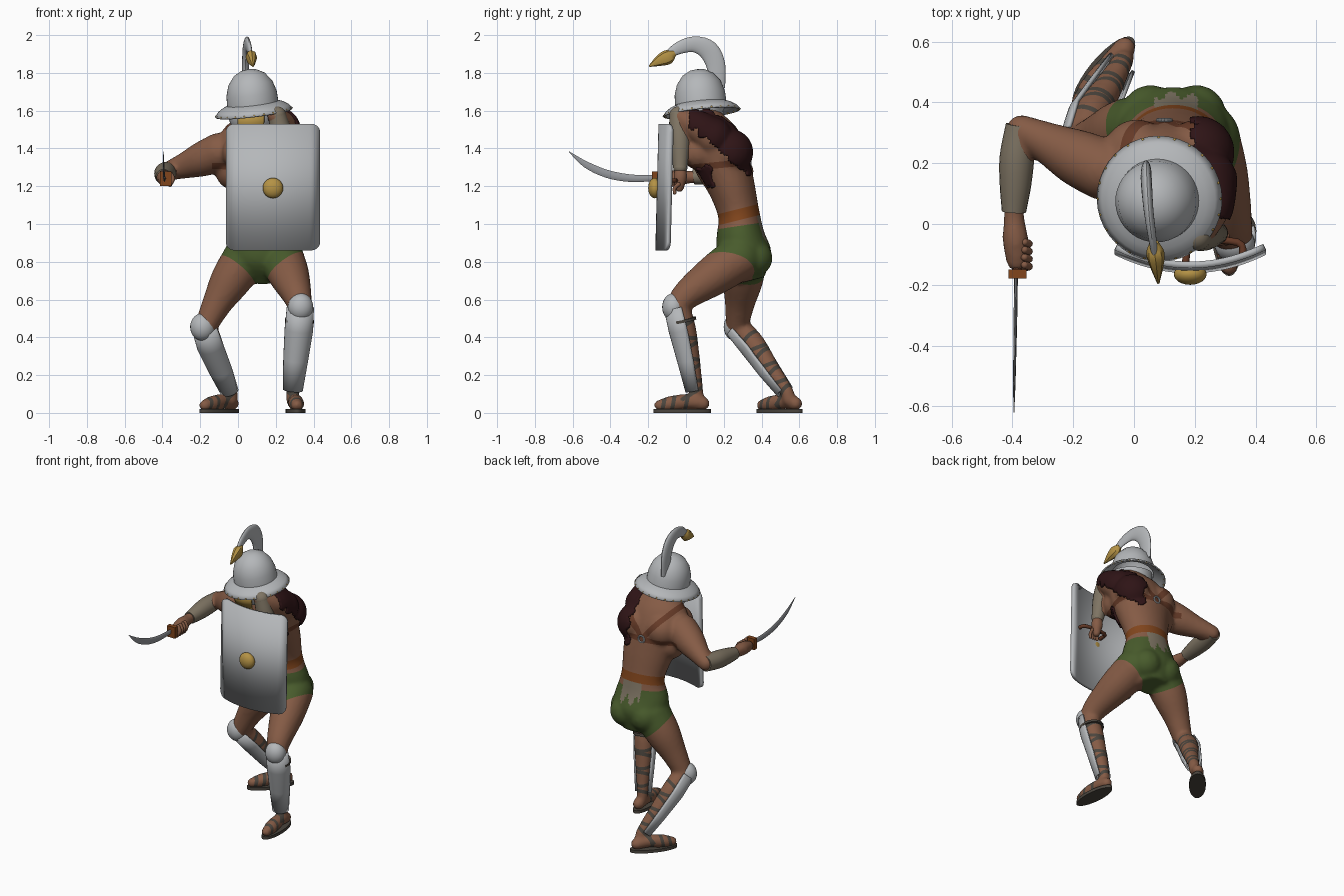
import bpy, bmesh, math
from mathutils import Vector, Matrix

V = Vector
cube = bpy.data.objects.get("Cube")
if cube:
    bpy.data.objects.remove(cube)
made = []


def material(name, r, g, b):
    m = bpy.data.materials.new(name)
    m.use_nodes = True
    m.diffuse_color = (r, g, b, 1)
    m.node_tree.nodes["Principled BSDF"].inputs["Base Color"].default_value = (r, g, b, 1)
    return m


skin = material("skin", .235, .105, .06)
steel = material("steel", .46, .475, .49)
gold = material("gold", .46, .29, .06)
green = material("green cloth", .065, .105, .025)
pelt = material("dark red fur", .028, .007, .008)
leather = material("orange leather", .22, .06, .012)
harness = material("brown leather", .13, .042, .02)
linen = material("linen", .21, .175, .125)
strap = material("dark strap", .07, .06, .048)
blade_steel = material("blade steel", .3, .31, .33)


def finish(name, bm, *mats, solid=0):
    bmesh.ops.recalc_face_normals(bm, faces=bm.faces)
    me = bpy.data.meshes.new(name)
    bm.to_mesh(me)
    bm.free()
    ob = bpy.data.objects.new(name, me)
    bpy.context.collection.objects.link(ob)
    for m in mats:
        me.materials.append(m)
    if solid:
        mod = ob.modifiers.new("thickness", "SOLIDIFY")
        mod.thickness = solid
        mod.offset = 0
    made.append(ob)
    return ob


def curve(pts, steps=4):
    """Round a path, radii included, through its points."""
    q = [V((*p[:4], p[-1])) for p in pts]
    q = [q[0] * 2 - q[1]] + q + [q[-1] * 2 - q[-2]]
    out = []
    for a, b, c, d in zip(q, q[1:], q[2:], q[3:]):
        for t in [i / steps for i in range(steps)]:
            out.append(b + (c - a) * (t / 2) + (a * 2 - b * 5 + c * 4 - d) * (t * t / 2) + (b * 3 - a - c * 3 + d) * (t ** 3 / 2))
    return out + [q[-2]]


def frames(pts, ref):
    """Position, two cross axes and the radii at each path point."""
    cs = [V(p[:3]) for p in pts]
    for i, p in enumerate(pts):
        t = (cs[min(i + 1, len(cs) - 1)] - cs[max(i - 1, 0)]).normalized()
        v = (ref - t * ref.dot(t)).normalized()
        yield cs[i], t.cross(v), v, max(p[3], .001), max(p[-1], .001)


def bridge(bm, rings, closed):
    for a, b in zip(rings, rings[1:]):
        for i in range(len(a) if closed else len(a) - 1):
            j = (i + 1) % len(a)
            bm.faces.new((a[i], a[j], b[j], b[i]))


def tube(bm, pts, n=20):
    d = (V(pts[-1][:3]) - V(pts[0][:3])).normalized()
    ref = V((0, 0, 1)) if abs(d.x) > .7 else V((1, 0, 0))
    rings = []
    for c, u, v, a, b in frames(curve(pts) if len(pts) > 2 else pts, ref):
        ang = [math.tau * i / n for i in range(n)]
        rings.append([bm.verts.new(c + u * a * math.cos(k) + v * b * math.sin(k)) for k in ang])
    bridge(bm, rings, True)
    bm.faces.new(rings[0])
    bm.faces.new(rings[-1])


def ball(bm, c, r, scale=(1, 1, 1)):
    mat = Matrix.Translation(c) @ Matrix.Diagonal((*scale, 1))
    bmesh.ops.create_uvsphere(bm, u_segments=24, v_segments=14, radius=r, matrix=mat)


def limb(bm, pts):
    tube(bm, pts)
    for p in (pts[0], pts[-1]):
        ball(bm, p[:3], p[3])


def part(name, mat, *paths, n=20, rounded=False):
    bm = bmesh.new()
    for p in paths:
        limb(bm, p) if rounded else tube(bm, p, n)
    return finish(name, bm, mat)


def shell(name, pts, front, half, mat):
    """Open plate wrapped around the front of a path."""
    bm = bmesh.new()
    rings = []
    for c, u, v, r, _ in frames(pts, V(front)):
        ang = [half * (i / 8 - 1) for i in range(17)]
        rings.append([bm.verts.new(c + (v * math.cos(k) + u * math.sin(k)) * r) for k in ang])
    bridge(bm, rings, False)
    return finish(name, bm, mat, solid=.012)


# Body volumes, fused into one skin
legs = {
    "left": dict(thigh=[(.23, .28, .82, .12), (.27, .15, .73, .108), (.31, .01, .63, .08), (.33, -.05, .56, .062)],
                 shin=[(.33, -.04, .56, .06), (.322, -.01, .44, .064), (.305, .025, .28, .05), (.29, .055, .12, .036), (.29, .06, .07, .036)],
                 foot=(.305, -.02), toe=V((.06, -1, 0)).normalized()),
    "right": dict(thigh=[(.04, .31, .82, .12), (-.04, .3, .7, .108), (-.11, .285, .58, .08), (-.17, .27, .46, .06)],
                  shin=[(-.17, .28, .455, .058), (-.14, .36, .36, .062), (-.085, .45, .23, .048), (-.04, .53, .12, .036), (-.035, .545, .07, .036)],
                  foot=(-.1, .495), toe=V((-.63, -.77, 0)).normalized()),
}
bm = bmesh.new()
tube(bm, [(.13, .34, .7, .08, .1), (.13, .31, .82, .145, .18), (.13, .29, .93, .13, .18), (.13, .28, 1.05, .11, .145),
          (.12, .24, 1.2, .125, .17), (.1, .185, 1.34, .15, .2), (.1, .145, 1.46, .135, .2),
          (.1, .11, 1.55, .09, .13), (.09, .08, 1.62, .07, .075)], 28)
for s in (-1, 1):
    ball(bm, (.13 + s * .075, .36, .82), .098)
    ball(bm, (.1 + s * .09, .07, 1.38), .095)
    ball(bm, (.11 + s * .1, .235, 1.38), .11)
ball(bm, (-.02, .2, 1.28), .1)
limb(bm, [(-.1, .18, 1.38, .102), (-.19, .22, 1.343, .093), (-.28, .265, 1.31, .07), (-.37, .31, 1.28, .05)])
limb(bm, [(-.37, .31, 1.28, .048), (-.385, .2, 1.27, .05), (-.395, .04, 1.25, .034), (-.39, -.05, 1.245, .043), (-.385, -.12, 1.235, .036)])
limb(bm, [(.235, .14, 1.46, .095), (.24, .05, 1.52, .075), (.205, -.04, 1.57, .05)])
limb(bm, [(.205, -.04, 1.57, .045), (.24, -.03, 1.44, .048), (.27, -.03, 1.3, .032), (.275, -.03, 1.25, .038), (.275, -.035, 1.19, .025)])
for leg in legs.values():
    limb(bm, leg["thigh"])
    limb(bm, leg["shin"])
    c, t = V((*leg["foot"], 0)), leg["toe"]
    steps = [(-.11, .05, .036), (-.03, .06, .04), (.06, .048, .042), (.12, .04, .03)]
    limb(bm, [(*(c + t * d + V((0, 0, z))), r) for d, z, r in steps])
body = finish("body", bm, skin, green, leather, linen, strap, harness)
rm = body.modifiers.new("fuse", "REMESH")
rm.mode, rm.voxel_size = "VOXEL", .012
sm = body.modifiers.new("soften", "SMOOTH")
sm.factor, sm.iterations = .5, 5
bm = bmesh.new()
bm.from_object(body, bpy.context.evaluated_depsgraph_get())
body.modifiers.clear()
for f in bm.faces:
    f.material_index = 0

# Fur over the left shoulder, lifted from the body surface
fur = bm.copy()


def furry(c):
    rough = .015 * math.sin(70 * c.y) * math.sin(55 * c.z + 30 * c.x)
    over = c.x > .2 + rough and c.y > .02 and c.z > 1.25 and .65 * c.y + .76 * c.z > 1.17 + rough
    return over or (c.x > .2 and .06 < c.y < .14 + rough and 1.2 < c.z + rough < 1.3)


bmesh.ops.delete(fur, geom=[f for f in fur.faces if not furry(f.calc_center_median())], context="FACES")
finish("shoulder_fur", fur, pelt, solid=.024)


# Clothing and straps cut into the body surface
def cut(co, no, keep):
    fs = [f for f in bm.faces if keep(f.calc_center_median())]
    geom = fs + list({e for f in fs for e in f.edges}) + list({v for f in fs for v in f.verts})
    bmesh.ops.bisect_plane(bm, geom=geom, dist=1e-5, plane_co=co, plane_no=no)


def band(co, no, width, slot, keep):
    co, no = V(co), V(no).normalized()
    for s in (-.5, .5):
        cut(co + no * width * s, no, keep)
    for f in bm.faces:
        c = f.calc_center_median()
        if abs((c - co).dot(no)) < width / 2 and keep(c):
            f.material_index = slot


def hips(c):
    return .6 < c.z < 1.05 and c.y > .05


for s in (-1, 1):
    cut(V((.13, .25, .66)), V((-.85 * s, .35, 1)), lambda c: hips(c) and (c.x - .13) * s > 0)
cut(V((.13, .25, .985)), V((0, -.15, 1)), hips)
for f in bm.faces:
    c = f.calc_center_median()
    if hips(c) and c.z > .66 + .85 * abs(c.x - .13) - .35 * (c.y - .25) and c.z < .985 + .15 * (c.y - .25):
        f.material_index = 1
    if c.y > .33 and .93 + .03 * math.sin(90 * c.x) < c.z < 1.06 and abs(c.x - .14) < .07:
        f.material_index = 3
band((.13, .28, 1.05), (0, -.25, 1), .058, 2, lambda c: c.z > .9 and -.1 < c.x < .35)
band((.1, .3, 1.325), (0, -.1, 1), .034, 5, lambda c: 1.2 < c.z < 1.45 and -.14 < c.x < .32 and c.y > 0)
for s in (-1, 1):
    band((.1, .34, 1.33), (.2, 0, -.17 * s), .036, 5, lambda c: c.z > 1.33 and -.08 < c.x < .3 and c.y > .08)
for leg in legs.values():
    a, b = V(leg["shin"][0][:3]), V(leg["shin"][3][:3])
    axis, t = (b - a).normalized(), leg["toe"]
    for i in range(7):
        p = a.lerp(b, .22 + .13 * i)
        band(p, axis + t * (.35 if i % 2 else -.35), .021, 4, lambda c: (c - p).length < .11)
    for d in (-.02, .05, .1):
        p = V((*leg["foot"], .05)) + t * d
        band(p, t + V((0, 0, .2)), .021, 4, lambda c: (c - p).length < .09)
bm.to_mesh(body.data)
bm.free()

# Greaves, kneecaps and sandal soles
for side, leg in legs.items():
    t = leg["toe"]
    p = [V(q[:3]) for q in leg["shin"]]
    radii = (.066, .07, .06, .047)
    shell(side + "_greave", [(*(q + t * .006), r) for q, r in zip(p, radii)], t, 1.85, steel)
    bm = bmesh.new()
    ball(bm, p[0] + t * .026, .067, (1, .9, 1.1))
    finish(side + "_kneecap", bm, steel)
    bm = bmesh.new()
    turn = Matrix.Rotation(math.atan2(t.y, t.x), 4, "Z")
    place = Matrix.Translation((*leg["foot"], .01)) @ turn @ Matrix.Diagonal((.152, .052, 1, 1))
    bmesh.ops.create_cone(bm, cap_ends=True, segments=28, radius1=1, radius2=1, depth=.02, matrix=place)
    finish(side + "_sole", bm, strap)
part("left_greave_tie", strap, [(.326, -.024, .495, .077), (.325, -.021, .48, .077)])

# Wrapped forearms
part("right_arm_wrap", linen, [(-.372, .325, 1.28, .05), (-.385, .22, 1.27, .057), (-.39, .13, 1.26, .052), (-.395, .04, 1.25, .04)])
part("left_arm_wrap", linen, [(.207, -.04, 1.575, .048), (.225, -.035, 1.5, .054), (.245, -.03, 1.42, .052), (.27, -.03, 1.3, .038)], rounded=True)

# Helmet: turned bowl with a tilted brim
bm = bmesh.new()
profile = [(.205, -.035), (.185, -.012), (.16, .004), (.133, .015), (.13, .07), (.113, .125), (.08, .168), (.04, .19), (0, .196)]
verts = [bm.verts.new((r, 0, z)) for r, z in profile]
edges = [bm.edges.new(e) for e in zip(verts, verts[1:])]
bmesh.ops.spin(bm, geom=verts + edges, cent=(0, 0, 0), axis=(0, 0, 1), angle=math.tau, steps=40)
bmesh.ops.remove_doubles(bm, verts=bm.verts, dist=.0005)
tilt = Matrix.Translation((.08, .08, 1.622)) @ Matrix.Rotation(-.12, 4, "Y") @ Matrix.Rotation(.1, 4, "X")
bm.transform(tilt)
finish("helmet", bm, steel, solid=.008)
bm = bmesh.new()
for i in range(24):
    k = math.tau * i / 24
    ball(bm, tilt @ V((.2 * math.cos(k), .2 * math.sin(k), -.031)), .0065)
finish("brim_studs", bm, gold)
part("face_guard", steel, [(.075, .07, 1.5, .1), (.075, .07, 1.56, .125), (.08, .08, 1.64, .125)])
shell("visor", [(.068, .07, 1.49, .11), (.068, .065, 1.535, .13), (.068, .07, 1.575, .132)], (0, -1, 0), .55, gold)

# Plume with a gilded tip
part("plume", steel, [(.04, .165, 1.72, .042, .016), (.04, .158, 1.84, .05, .018), (.042, .118, 1.92, .053, .018),
                      (.048, .045, 1.951, .042, .016), (.058, -.03, 1.935, .034, .014), (.068, -.1, 1.895, .02, .01)])
part("plume_tip", gold, [(.066, -.06, 1.905, .015), (.07, -.095, 1.885, .038, .03), (.075, -.14, 1.865, .03, .022), (.08, -.195, 1.835, .004)], n=8)

# Curved shield with rounded corners
bm = bmesh.new()
W, H, R = .245, .335, .045
rows = []
for i in range(33):
    x = W * math.sin(math.pi * (i / 32 - .5))
    k = min(1, max(0, (abs(x) - W + R) / R))
    h = H - R * (1 - math.sqrt(1 - k * k))
    rows.append([bm.verts.new((.185 + x, -.143 + .06 * (x / W) ** 2 + .025 * z, 1.195 + z)) for z in (-h, h)])
bridge(bm, rows, False)
finish("shield", bm, steel, solid=.022)
bm = bmesh.new()
ball(bm, (.185, -.165, 1.19), .054, (1, .65, 1))
finish("shield_boss", bm, gold)
part("shield_grip", harness, [(.17, -.125, 1.23, .012), (.19, -.06, 1.23, .012), (.34, -.06, 1.23, .012), (.36, -.11, 1.23, .012)], n=10)

# Curved sword and the fingers holding it
part("sword_blade", blade_steel, [(-.388, -.17, 1.242, .016, .006), (-.39, -.3, 1.243, .02, .006), (-.392, -.42, 1.266, .021, .005),
                                  (-.394, -.53, 1.315, .017, .004), (-.395, -.62, 1.383, .002, .001)], n=8)
part("sword_hilt", harness, [(-.385, -.01, 1.24, .016), (-.385, -.165, 1.24, .016)], n=12)
bm = bmesh.new()
bmesh.ops.create_cube(bm, size=1, matrix=Matrix.Translation((-.383, -.165, 1.24)) @ Matrix.Diagonal((.06, .03, .075, 1)))
finish("sword_guard", bm, leather)
part("right_fingers", skin, *[[(-.36, y, 1.268, .012), (-.345, y - .005, 1.24, .012), (-.36, y - .01, 1.208, .011)]
                              for y in (-.06, -.085, -.11, -.135)], n=10, rounded=True)
part("left_fingers", skin, *[[(.25 + .018 * i, -.04, 1.21, .011), (.25 + .018 * i, -.06, 1.19, .01), (.25 + .018 * i, -.06, 1.165, .009)]
                             for i in range(4)], n=10, rounded=True)

# Harness ring on the back
bm = bmesh.new()
pts = [(.1 + .022 * math.cos(k), .342, 1.33 + .022 * math.sin(k), .006) for k in [math.tau * i / 16 for i in range(17)]]
for a, b in zip(pts, pts[1:]):
    tube(bm, [a, b], 8)
finish("harness_ring", bm, steel)

# Smooth shading with sharp edges kept
bpy.ops.object.select_all(action="DESELECT")
for ob in made:
    ob.select_set(True)
bpy.context.view_layer.objects.active = body
bpy.ops.object.shade_smooth_by_angle(angle=math.radians(40))
